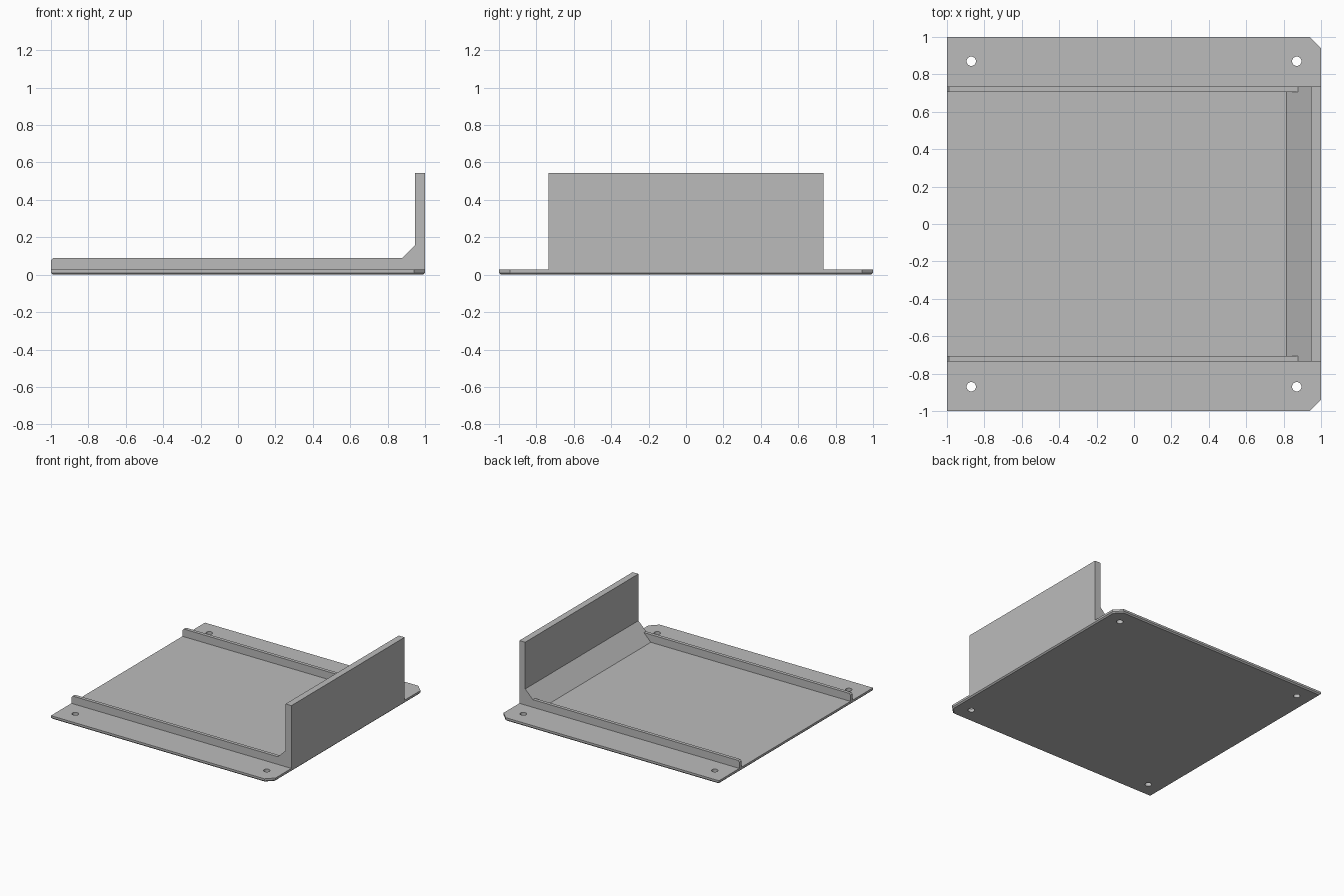
import bpy, bmesh
from mathutils import Vector

if "Cube" in bpy.data.objects:
    bpy.data.objects.remove(bpy.data.objects["Cube"], do_unlink=True)

grey = bpy.data.materials.new("light grey")
grey.use_nodes = True
colour = (0.5, 0.5, 0.5, 1)
grey.diffuse_color = colour
grey.node_tree.nodes["Principled BSDF"].inputs["Base Color"].default_value = colour

TOP = 0.027      # plate thickness
SIDE = 0.735     # outer half width of wall and rails
RAIL = 0.028     # rail thickness


def prism(name, rings):
    """Solid lofted through matching rings of points."""
    bm = bmesh.new()
    loops = [[bm.verts.new(p) for p in ring] for ring in rings]
    n = len(loops[0])
    for a, b in zip(loops, loops[1:]):
        for i in range(n):
            j = (i + 1) % n
            bm.faces.new((a[i], a[j], b[j], b[i]))
    bm.faces.new(loops[0])
    bm.faces.new(loops[-1])
    bmesh.ops.recalc_face_normals(bm, faces=bm.faces)
    mesh = bpy.data.meshes.new(name)
    bm.to_mesh(mesh)
    bm.free()
    mesh.materials.append(grey)
    obj = bpy.data.objects.new(name, mesh)
    bpy.context.collection.objects.link(obj)
    return obj


def side_profile(name, points, y0, y1):
    return prism(name, [[(x, y, z) for x, z in points] for y in (y0, y1)])


def plate_ring(z, inset):
    e, c = 1 - inset, 0.94 - inset * 0.4
    return [(x, y, z) for x, y in
            [(-e, -e), (c, -e), (e, -c), (e, c), (c, e), (-e, e)]]


# Base plate with clipped corners and a small chamfer underneath
plate = prism("base_plate",
              [plate_ring(0, 0.01), plate_ring(0.01, 0), plate_ring(TOP, 0)])

# Screw holes through the four corners
for x in (-0.87, 0.87):
    for y in (-0.87, 0.87):
        bpy.ops.mesh.primitive_cylinder_add(vertices=32, radius=0.025, depth=0.2,
                                            location=(x, y, 0))
        cutter = bpy.context.object
        cutter.name = "hole_cutter"
        cutter.hide_render = True
        cutter.hide_set(True)
        cutter.display_type = 'WIRE'
        cutter.data.materials.append(grey)
        cut = plate.modifiers.new("screw_hole", 'BOOLEAN')
        cut.operation = 'DIFFERENCE'
        cut.solver = 'EXACT'
        cut.object = cutter

# Apply the cuts and drop the cutters
bpy.context.view_layer.update()
cut_mesh = bpy.data.meshes.new_from_object(
    plate.evaluated_get(bpy.context.evaluated_depsgraph_get()))
plate.modifiers.clear()
plate.data = cut_mesh
for obj in list(bpy.data.objects):
    if obj.name.startswith("hole_cutter"):
        bpy.data.objects.remove(obj, do_unlink=True)

# Upright end wall with a sloped brace along its foot
side_profile("end_wall",
             [(0.815, TOP), (1, TOP), (1, 0.543), (0.947, 0.543), (0.947, 0.159)],
             -SIDE, SIDE)

# Rails along both sides, meeting the brace slope
rail = [(-1, TOP), (0.815, TOP), (0.878, 0.09), (-0.988, 0.09), (-1, 0.078)]
for name, s in (("front_rail", -1), ("back_rail", 1)):
    side_profile(name, rail, s * (SIDE - RAIL), s * SIDE)
